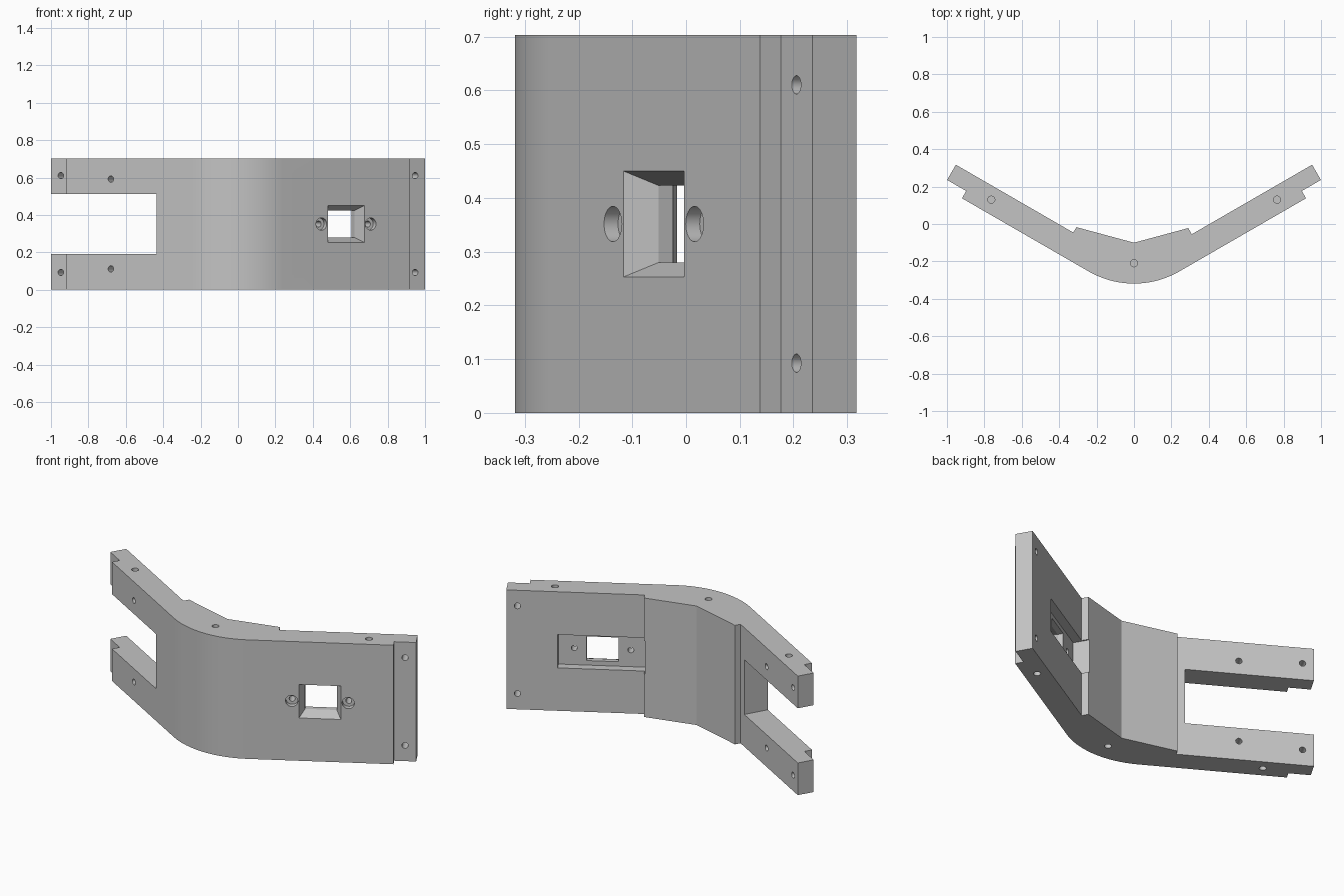
import bpy, bmesh
from math import sin, cos, radians
from mathutils import Matrix, Vector

cube = bpy.data.objects.get("Cube")
if cube:
    bpy.data.objects.remove(cube, do_unlink=True)

HEIGHT = 0.703
MID_Z = HEIGHT / 2
THICK = 0.139
APEX_Y = -0.3935            # where the two front planes would meet
TILT = radians(30)
RIGHT, LEFT = -1, 1         # the model's own sides


def wing(side):
    """Frame on a wing's front plane: along the wing, up, into the wing."""
    along = Vector((side * cos(TILT), sin(TILT), 0))
    depth = Vector((-side * sin(TILT), cos(TILT), 0))
    frame = Matrix((along, (0, 0, 1), depth)).transposed().to_4x4()
    frame.translation = (0, APEX_Y, 0)
    return frame


def make_object(name, bm):
    # Closed shells must face outward for the cuts to work
    bm.normal_update()
    bmesh.ops.recalc_face_normals(bm, faces=bm.faces[:])
    if bm.calc_volume(signed=True) < 0:
        bmesh.ops.reverse_faces(bm, faces=bm.faces[:])
    mesh = bpy.data.meshes.new(name)
    bm.to_mesh(mesh)
    bm.free()
    obj = bpy.data.objects.new(name, mesh)
    bpy.context.collection.objects.link(obj)
    return obj


# Bent plate profile, extruded upward
def wing_edge(side, bump):
    """Profile points from the front bend round the tip to the inner pad."""
    frame = wing(side)
    steps = [(1.062, 0), (1.062, 0.045), (1.18, 0.045), (1.18, THICK)]
    pts = [(frame @ Vector((s, 0, d))).xy for s, d in steps]
    pad = Vector((side * bump, -0.1 + bump * 0.27, 0))
    local = frame.inverted() @ pad
    foot = frame @ Vector((local.x, 0, THICK))
    return pts + [foot.xy, pad.xy]


radius, segments = 0.485, 32
bend_y = -0.3185 + radius
bend = []
for i in range(segments + 1):
    a = -TILT + 2 * TILT * i / segments
    bend.append((radius * sin(a), bend_y - radius * cos(a)))
profile = bend + wing_edge(LEFT, 0.29) + [(0, -0.1)] + wing_edge(RIGHT, 0.308)[::-1]

bm = bmesh.new()
base = bm.faces.new([bm.verts.new((x, y, 0)) for x, y in profile])
lid = bm.faces.new([bm.verts.new((x, y, HEIGHT)) for x, y in profile])
bmesh.ops.bridge_loops(bm, edges=base.edges[:] + lid.edges[:])
body = make_object("bent_bracket", bm)

grey = bpy.data.materials.new("plain grey")
grey.use_nodes = True
colour = (0.55, 0.55, 0.55, 1)
grey.diffuse_color = colour
grey.node_tree.nodes["Principled BSDF"].inputs["Base Color"].default_value = colour
body.data.materials.append(grey)


def cut(bm):
    cutter = make_object("cutter", bm)
    cutter.hide_render = True
    mod = body.modifiers.new("cut", "BOOLEAN")
    mod.operation = "DIFFERENCE"
    mod.solver = "EXACT"
    mod.object = cutter
    bpy.context.view_layer.objects.active = body
    bpy.ops.object.modifier_apply(modifier=mod.name)
    bpy.data.objects.remove(cutter, do_unlink=True)


def cut_box(side, s, half_s, half_z, d0, d1, taper=0):
    """Box cut into a wing, narrowing with depth by the taper."""
    frame = wing(side)
    bm = bmesh.new()
    rings = []
    for d in (d0, d1):
        a, b = half_s - taper * d, half_z - taper * d
        corners = ((-a, -b), (a, -b), (a, b), (-a, b))
        rings.append([bm.verts.new(frame @ Vector((s + x, MID_Z + z, d)))
                      for x, z in corners])
    near, far = rings
    bm.faces.new(near)
    bm.faces.new(far[::-1])
    for i in range(4):
        j = (i + 1) % 4
        bm.faces.new((near[j], near[i], far[i], far[j]))
    cut(bm)


def cut_round(frame, centre, r, depth):
    bm = bmesh.new()
    bmesh.ops.create_cone(bm, cap_ends=True, segments=32, radius1=r, radius2=r,
                          depth=depth, matrix=frame @ Matrix.Translation(centre))
    cut(bm)


# Open slot splitting the right wing into two prongs
cut_box(RIGHT, 1.002, 0.5, 0.1615, -0.1, 0.4)

# Left wing: rear pocket, tapered window, straight window throat
window = 0.667
cut_box(LEFT, window, 0.237, 0.098, 0.09, 0.18)
cut_box(LEFT, window, 0.1125, 0.0985, -0.02, 0.06, taper=0.45)
cut_box(LEFT, window, 0.0855, 0.0715, 0.05, 0.1)

# Counterbored screw holes beside the window
for offset in (-0.152, 0.152):
    for r, depth in ((0.033, 0.06), (0.016, 0.22)):
        cut_round(wing(LEFT), (window + offset, MID_Z, 0), r, depth)

# Through holes at the wing tips and on the prongs
for side, s, spread in ((LEFT, 1.12, 0.259), (RIGHT, 1.12, 0.259), (RIGHT, 0.785, 0.24)):
    for z in (MID_Z - spread, MID_Z + spread):
        cut_round(wing(side), (s, z, 0.07), 0.017, 0.4)

# Blind pin holes in the top and bottom edges
for x, y in ((-0.763, 0.13), (0, -0.21), (0.765, 0.13)):
    for z in (0, HEIGHT):
        cut_round(Matrix.Identity(4), (x, y, z), 0.019, 0.2)

# Smooth bend and hole walls, crisp edges elsewhere
bpy.ops.object.select_all(action="DESELECT")
body.select_set(True)
bpy.context.view_layer.objects.active = body
bpy.ops.object.shade_smooth_by_angle(angle=radians(20))
